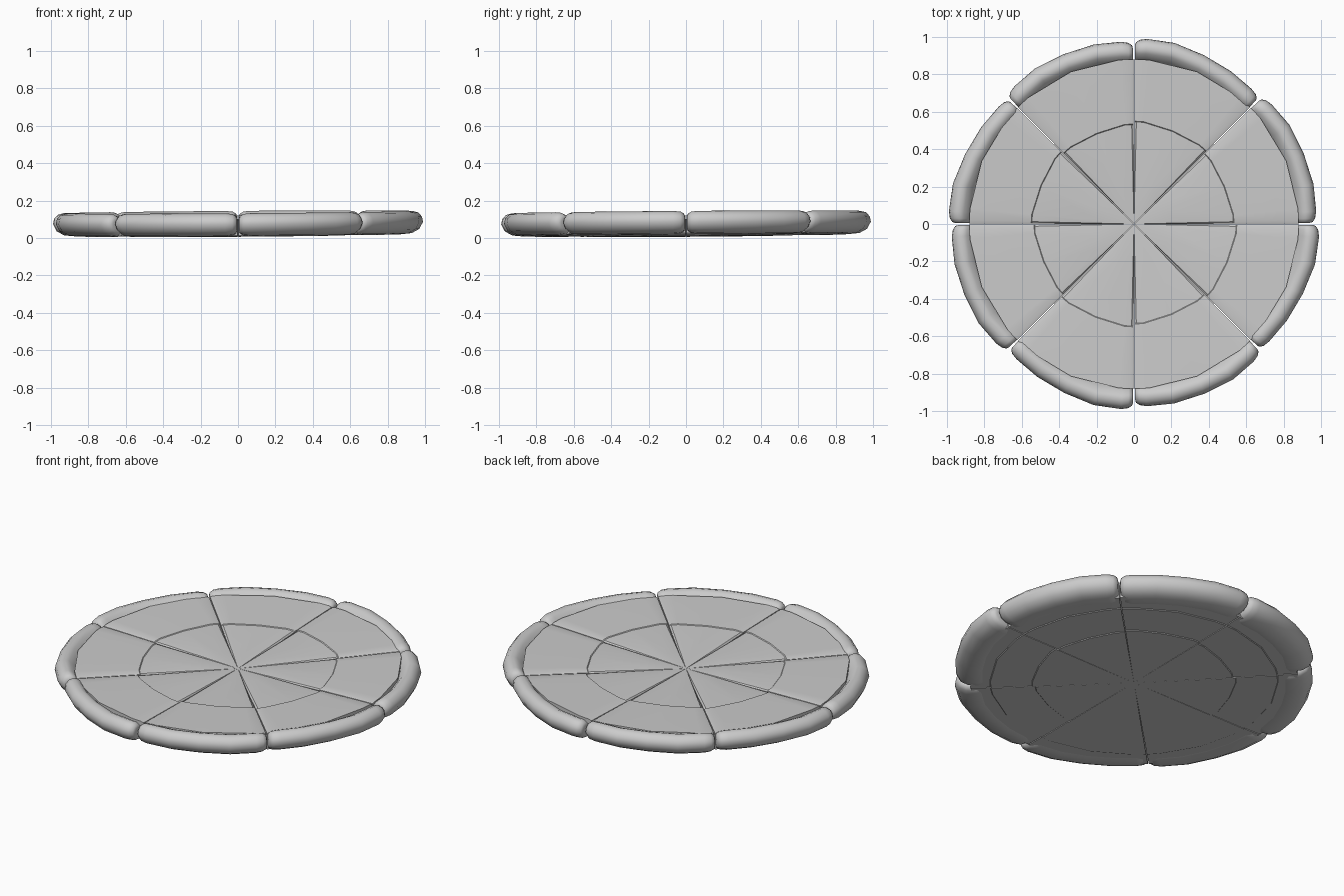
import bpy, bmesh
from math import sin, cos, pi, radians

if "Cube" in bpy.data.objects:
    bpy.data.objects.remove(bpy.data.objects["Cube"], do_unlink=True)

grey = bpy.data.materials.new("plain grey")
grey.use_nodes = True
colour = (0.6, 0.6, 0.6, 1)
grey.diffuse_color = colour
grey.node_tree.nodes["Principled BSDF"].inputs["Base Color"].default_value = colour

TILT = 0.007    # the disc leans very slightly


def sweep(name, sections, sharp):
    """Skin closed (radius, height) sections placed at successive angles."""
    bm = bmesh.new()
    rings = []
    for angle, points in sections:
        ring = []
        for r, z in points:
            x, y = r * cos(angle), r * sin(angle)
            ring.append(bm.verts.new((x, y, z + TILT * (x + y))))
        rings.append(ring)
    n = len(rings[0])
    for a, b in zip(rings, rings[1:]):
        for i in range(n):
            j = (i + 1) % n
            bm.faces.new((a[i], b[i], b[j], a[j]))
    bm.faces.new(rings[0])
    bm.faces.new(rings[-1][::-1])
    bmesh.ops.remove_doubles(bm, verts=bm.verts, dist=1e-5)
    bmesh.ops.recalc_face_normals(bm, faces=bm.faces)
    mesh = bpy.data.meshes.new(name)
    bm.to_mesh(mesh)
    bm.free()
    mesh.materials.append(grey)
    obj = bpy.data.objects.new(name, mesh)
    bpy.context.collection.objects.link(obj)
    bpy.ops.object.select_all(action='DESELECT')
    bpy.context.view_layer.objects.active = obj
    obj.select_set(True)
    bpy.ops.object.shade_smooth_by_angle(angle=radians(sharp))


# Crust section: (distance outwards from the outline, height)
CRUST = [(0, .08), (-.006, .108), (-.026, .13), (-.055, .138), (-.08, .128),
         (-.11, .095), (-.15, .02), (-.12, .014), (-.06, .02), (-.02, .042)]
MID_R, MID_Z = -.06, .078

# Outline radius across a slice, for the two alternating slices
OUTLINES = [[.968, .985, .978, .985, .985, .965],
            [.952, .962, .972, .98, .998, .985]]


def crust(name, start, outline):
    # share along the slice and section size; the ends are rounded off
    steps = [(.008, .5), (.014, .75), (.04, .94), (.09, 1), (.28, 1), (.5, 1),
             (.72, 1), (.91, 1), (.96, .94), (.986, .75), (.992, .5)]
    sections = []
    for t, size in steps:
        k = min(int(t * 5), 4)
        f = t * 5 - k
        radius = outline[k] * (1 - f) + outline[k + 1] * f
        ring = [(radius + MID_R + (dr - MID_R) * size, MID_Z + (z - MID_Z) * size)
                for dr, z in CRUST]
        sections.append((start + t * pi / 4, ring))
    sweep(name, sections, 60)


def filling(name, start, ring_radius):
    # flat wedge with shallow ring steps, and edges dipping at the cuts
    sections = []
    for t, dip, bow in [(.004, .012, 0), (.03, .003, 0), (.12, 0, 0), (.5, 0, -.01),
                        (.88, 0, 0), (.97, .003, 0), (.996, .012, 0)]:
        r = ring_radius + bow
        ring = [(0, .008), (r, .01), (r + .004, .014), (.77, .014), (.774, .018),
                (.88, .02), (.88, .121 - dip / 2), (.774, .119 - dip / 2),
                (r + .004, .113 - dip / 2), (r, .109 - dip / 2),
                (.2, .103 - dip), (0, .095)]
        sections.append((start + t * pi / 4, ring))
    sweep(name, sections, 30)


for i in range(8):
    start = i * pi / 4
    crust(f"crust_{i + 1}", start, OUTLINES[i % 2])
    filling(f"slice_{i + 1}", start, (.53, .545)[i % 2])
